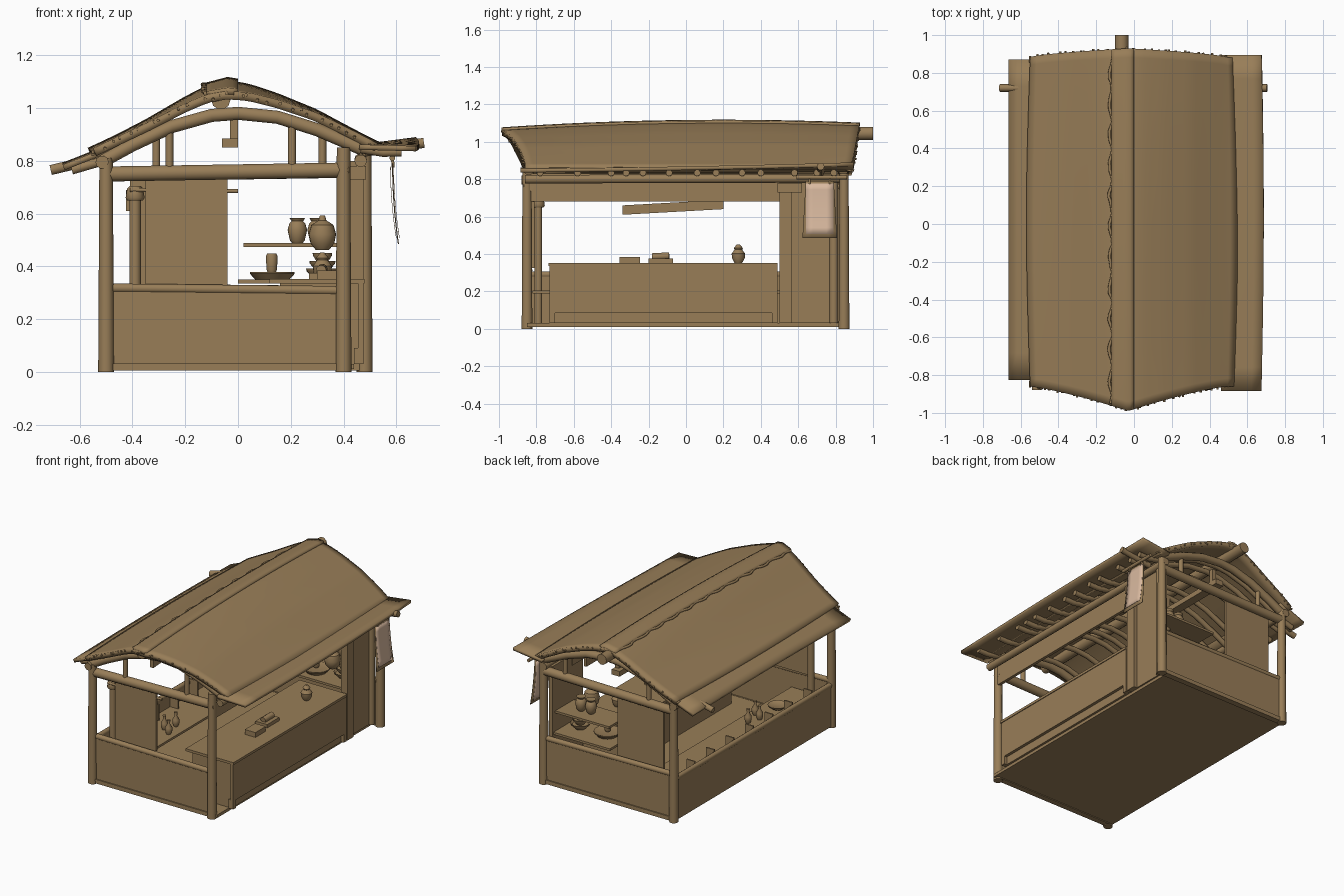
import bpy, bmesh, math, random
from mathutils import Vector

if "Cube" in bpy.data.objects:
    bpy.data.objects.remove(bpy.data.objects["Cube"])
random.seed(4)

def material(name, rgb):
    m = bpy.data.materials.new(name)
    m.diffuse_color = (*rgb, 1)
    m.use_nodes = True
    m.node_tree.nodes["Principled BSDF"].inputs["Base Color"].default_value = m.diffuse_color
    return m

WOOD = material("warm_brown", (0.315, 0.207, 0.097))
CLOTH = material("pale_cloth", (0.70, 0.49, 0.35))

def finish(name, mesh, mat=WOOD, smooth=True):
    ob = bpy.data.objects.new(name, mesh)
    bpy.context.collection.objects.link(ob)
    mesh.materials.clear()
    mesh.materials.append(mat)
    if smooth:
        bpy.ops.object.select_all(action='DESELECT')
        ob.select_set(True)
        bpy.context.view_layer.objects.active = ob
        bpy.ops.object.shade_smooth_by_angle(angle=math.radians(40))
    return ob

def box(name, x0, x1, y0, y1, z0, z1, mat=WOOD, tilt=0):
    # tilt lowers the -y end
    bm = bmesh.new()
    bmesh.ops.create_cube(bm, size=1)
    for v in bm.verts:
        v.co = Vector(((x0+x1)/2 + v.co.x*(x1-x0), (y0+y1)/2 + v.co.y*(y1-y0),
                       (z0+z1)/2 + v.co.z*(z1-z0) + v.co.y*tilt))
    me = bpy.data.meshes.new(name)
    bm.to_mesh(me); bm.free()
    return finish(name, me, mat, False)

def pole(name, pts, r, taper=1.0):
    cu = bpy.data.curves.new(name, 'CURVE')
    cu.dimensions = '3D'
    cu.bevel_depth = r
    cu.bevel_resolution = 3
    cu.use_fill_caps = True
    sp = cu.splines.new('POLY')
    sp.points.add(len(pts)-1)
    for i, p in enumerate(pts):
        sp.points[i].co = (*p, 1)
        sp.points[i].radius = 1 + (taper-1)*i/(len(pts)-1)
    tmp = bpy.data.objects.new("tmp", cu)
    bpy.context.collection.objects.link(tmp)
    me = bpy.data.meshes.new_from_object(tmp)
    bpy.data.objects.remove(tmp)
    return finish(name, me)

def lathe(name, loc, profile, n=20):
    bm = bmesh.new()
    rings = [[bm.verts.new((loc[0]+r*math.cos(2*math.pi*i/n), loc[1]+r*math.sin(2*math.pi*i/n), loc[2]+z))
              for i in range(n)] for r, z in profile]
    for a, b in zip(rings, rings[1:]):
        for i in range(n):
            bm.faces.new((a[i], a[(i+1) % n], b[(i+1) % n], b[i]))
    bm.faces.new(rings[0][::-1]); bm.faces.new(rings[-1])
    me = bpy.data.meshes.new(name)
    bm.to_mesh(me); bm.free()
    return finish(name, me)

def sheet(name, fn, nu, nv, thick, mat=WOOD):
    # grid surface given by fn(u, v), thickened downwards
    bm = bmesh.new()
    g = [[bm.verts.new(fn(i/nu, j/nv)) for j in range(nv+1)] for i in range(nu+1)]
    for i in range(nu):
        for j in range(nv):
            bm.faces.new((g[i][j], g[i+1][j], g[i+1][j+1], g[i][j+1]))
    me = bpy.data.meshes.new(name)
    bm.to_mesh(me); bm.free()
    ob = finish(name, me, mat)
    md = ob.modifiers.new("thickness", 'SOLIDIFY')
    md.thickness = thick
    md.offset = -1
    return ob

def interp(prof, x):
    for (x0, z0), (x1, z1) in zip(prof, prof[1:]):
        if x <= x1:
            return z0 + (z1-z0)*(x-x0)/(x1-x0)
    return prof[-1][1]

# --- roof ---
ROOF = [(-.57, .838), (-.46, .893), (-.35, .948), (-.2, 1.03), (-.12, 1.067), (-.04, 1.085),
        (.04, 1.075), (.15, 1.043), (.3, .987), (.42, .925), (.55, .855)]
def roof_z(x, y):
    top = max(0, 1-abs(x+.04)/.55)
    return interp(ROOF, x) + .035*top*(.6-((y-.2)/1.1)**2)
def roof_pt(u, v, x0=-.55, x1=.53, lift=0):
    x = x0 + (x1-x0)*u
    top = max(0, 1-abs(x+.03)/.53)
    y = (-.86-.13*top**1.3)*(1-v) + (.88+.05*top**.6)*v
    edge = abs(2*u-1)**6 if lift == 0 else 0
    return (x + math.copysign(.02, x)*edge*math.sin(math.pi*v), y, roof_z(x, y)+lift)
sheet("thatched_roof", roof_pt, 32, 40, .032)
sheet("ridge_cap", lambda u, v: roof_pt(u, v, -.12, .0, .012), 6, 40, .025)
pole("ridge_seam", [(-.122+.009*math.sin(j*.9)+random.uniform(-.003, .003), -.95+j*.0233,
                     roof_z(-.12, -.95+j*.0233)+.004) for j in range(80)], .008)
pole("ridge_beam", [(-.065, -.95, 1.03), (-.065, 1.0, 1.045)], .036)
# ragged thatch along the gable edges
for v, s in ((0, -1), (1, 1)):
    for k in range(30):
        p = roof_pt(min(1, max(0, k/29+random.uniform(-.015, .015))), v)
        q = random.uniform(.002, .008)
        pole("thatch_tuft", [(p[0], p[1]-s*.03, p[2]-.012), (p[0], p[1]+s*q, p[2]-random.uniform(.005, .025))], .006)

# lower eave boards
sheet("left_eave", lambda u, v: (-.665+.19*u, -.825+1.695*v, .785+.075*u+.008*math.sin(math.pi*v)), 4, 12, .022)
sheet("right_eave", lambda u, v: (.46+.215*u+.012*math.sin(math.pi*v), -.885+1.78*v,
                                  .862+u*(-.006+.034*v**2)+.004*math.sin(math.pi*v)), 4, 14, .02)
pole("left_eave_pole", [(-.71, .72, .765), (-.48, .72, .82)], .02)
pole("right_eave_pole", [(.48, .72, .835), (.705, .72, .868)], .02)

# --- arches, rafters and roof frame ---
ARCH = [(-.51, .80), (-.4, .86), (-.25, .93), (-.1, .972), (0, .98), (.15, .965), (.3, .918), (.47, .845)]
for y in (-.84, .84):
    pole("gable_arch", [(x, y, z) for x, z in ARCH], .026)
    pole("tie_beam", [(-.5, y, .75), (.42 if y < 0 else .47, y, .765)], .03)
    for x in ((-.26, .205) if y < 0 else (-.31, .32)):
        pole("gable_strut", [(x, y, .76), (x, y, interp(ARCH, x))], .015)
RAFTER = [(-.63, .765)] + ARCH + [(.55, .832), (.62, .834)]
for y in (-.78, -.58, -.4, -.32, -.23, -.09, .06, .16, .3, .4, .58, .7, .79):
    pole("rafter", [(x, y, z) for x, z in RAFTER], .018)
pole("left_wall_plate", [(-.515, -.88, .795), (-.515, .87, .795)], .025)
pole("right_wall_plate", [(.465, -.86, .80), (.465, .87, .805)], .024)
box("right_valance", .40, .42, -.83, .5, .68, .83)
box("hanging_bar", -.06, 0, .25, .8, .85, .885)
for y in (.3, .75):
    box("bar_hanger", -.03, 0, y-.015, y+.015, .87, .97)
box("hanging_plank", -.425, -.40, -.34, .2, .625, .675, tilt=.03)

# --- corner posts and base ---
for x, y, h in ((-.5, -.85, .81), (-.5, .845, .81), (.4, -.85, .85), (.48, .845, .83)):
    pole("corner_post", [(x, y, 0), (x, y, h/2), (x, y, h)], .03, .85)
pole("inner_post", [(-.39, -.79, .03), (-.39, -.79, .66)], .022)
lathe("post_cap", (-.39, -.79, .65), [(.03, 0), (.036, .01), (.03, .045), (.02, .055)], 14)
box("floor", -.505, .44, -.85, .85, .01, .03)

# low walls with rails
for y in (-.84, .84):
    xr = .4 if y < 0 else .46
    box("end_wall", -.5, xr, y-.012, y+.012, .01, .31)
    pole("end_rail", [(-.5, y, .318), (xr, y, .308)], .018)
    box("end_sill", -.5, xr, y-.02, y+.02, .005, .032)
box("left_wall", -.515, -.49, -.84, .84, .01, .29)
pole("left_rail", [(-.503, -.85, .29), (-.503, .85, .29)], .017)
box("left_shelf", -.49, -.22, -.82, .82, .19, .205)
for k in range(7):
    box("shelf_divider", -.49, -.43, -.66+k*.21, -.65+k*.21, .2, .315)
# hanging screens on the ends
box("front_screen", -.35, -.04, -.825, -.81, .325, .735)
box("back_screen", -.41, -.06, .81, .825, .325, .735)
pole("screen_rod", [(-.41, -.815, .69), (0, -.815, .685)], .008)

# --- serving counter ---
box("counter_body", .16, .455, -.72, .48, .03, .335)
box("counter_top", .12, .48, -.735, .49, .335, .352)
box("counter_front", .455, .475, -.73, .49, .085, .335)
for y in (-.715, .475):
    box("counter_foot", .44, .475, y-.015, y+.015, .03, .09)
# wall panel beside the counter
box("side_panel", .425, .45, .5, .83, .03, .80)
box("panel_pillar", .43, .475, .5, .565, .03, .73)
box("panel_pillar_cap", .42, .485, .49, .62, .73, .78)
pole("panel_post", [(.45, .79, .03), (.45, .79, .80)], .025)

# --- hanging cloth ---
pole("cloth_rod", [(.585, .59, .81), (.585, .86, .81)], .011)
for y in (.66, .77):
    pole("cloth_cord", [(.585, y, .82), (.588, y, .775)], .006)
sheet("cloth_border", lambda u, v: (.588+.022*(1-v)**2, .715+(u-.5)*(.185-.035*v), .485+.305*v), 4, 8, .004)
for off in (.003, -.009):
    sheet("hanging_cloth", lambda u, v, o=off: (.588+o+.022*(1-v)**2, .715+(u-.5)*.145, .508+.27*v), 4, 8, .002, CLOTH)

# --- back shelves and wares ---
box("back_shelf", .02, .43, .6, .80, .473, .488)
box("back_bench", .0, .43, .55, .82, .335, .35)
JAR = [(.02, 0), (.028, .01), (.037, .05), (.03, .075), (.022, .083), (.03, .096), (.024, .096)]
BOTTLE = [(.014, 0), (.022, .02), (.022, .045), (.008, .07), (.011, .095)]
POT = [(.025, 0), (.045, .025), (.052, .06), (.042, .095), (.015, .112), (.01, .13)]
BOWL = [(.03, 0), (.06, .022), (.062, .03), (.05, .022)]
for x in (.225, .3):
    lathe("shelf_jar", (x, .7, .488), JAR)
lathe("hanging_pot", (.32, .56, .462), POT)
lathe("bench_jar", (.128, .66, .378), [(.016, 0), (.02, .01), (.022, .06), (.018, .07)])
lathe("bench_plate", (.13, .66, .35), [(.065, 0), (.085, .022), (.085, .028), (.06, .022)])
for k, s in enumerate((1, .8, .6)):
    lathe("stacked_bowl", (.32, .68, .352+.03*k), [(r*s, z*1.3) for r, z in BOWL])
lathe("counter_jar", (.32, .28, .352), [(.02, 0), (.034, .025), (.036, .05), (.02, .072), (.024, .08), (.008, .1)])
box("counter_tray", .30, .38, -.355, -.245, .352, .385)
box("counter_box", .27, .36, -.2, -.07, .352, .375)
pole("bread_roll", [(.315, -.18, .385), (.32, -.09, .39)], .02)
for x, y in ((-.3, -.24), (-.33, -.32), (-.27, -.36)):
    lathe("bottle", (x, y, .205), BOTTLE)
lathe("shelf_plate", (-.34, -.5, .21), BOWL)
